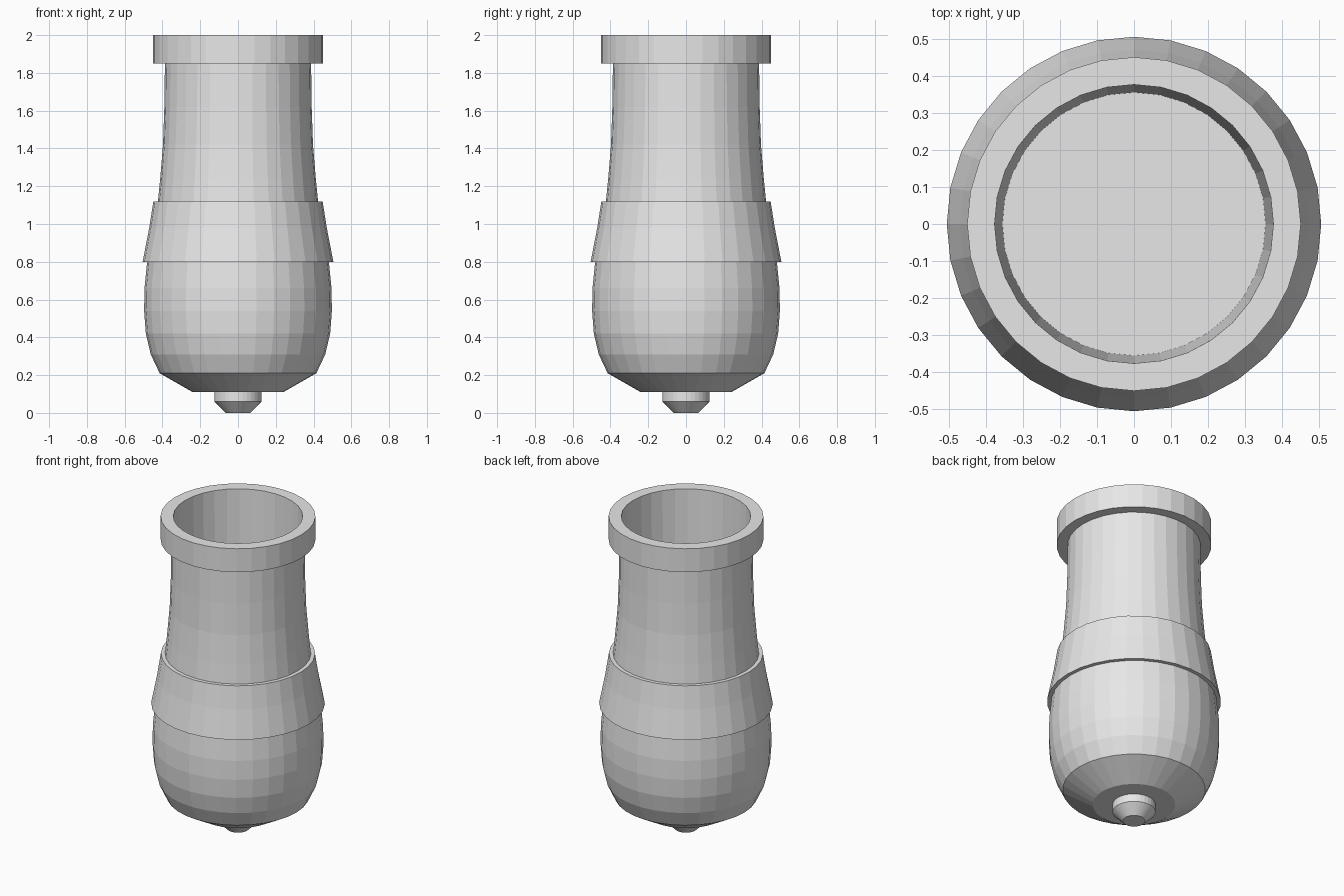
import bpy
import bmesh
from math import cos, sin, tau

if "Cube" in bpy.data.objects:
    bpy.data.objects.remove(bpy.data.objects["Cube"], do_unlink=True)

SIDES = 32

metal = bpy.data.materials.new("grey_metal")
metal.use_nodes = True
grey = (0.8, 0.8, 0.8, 1)
metal.diffuse_color = grey
metal.node_tree.nodes["Principled BSDF"].inputs["Base Color"].default_value = grey


def lathe(name, profile, ring=False):
    """Turn (radius, height) points about z; cap the ends, or close into a ring."""
    bm = bmesh.new()
    rings = [[bm.verts.new((r * cos(tau * i / SIDES), r * sin(tau * i / SIDES), z))
              for i in range(SIDES)] for r, z in profile]
    pairs = list(zip(rings, rings[1:]))
    if ring:
        pairs.append((rings[-1], rings[0]))
    else:
        bm.faces.new(rings[0])
        bm.faces.new(rings[-1])
    for a, b in pairs:
        for i in range(SIDES):
            j = (i + 1) % SIDES
            bm.faces.new((a[i], a[j], b[j], b[i]))
    bmesh.ops.recalc_face_normals(bm, faces=bm.faces)
    mesh = bpy.data.meshes.new(name)
    bm.to_mesh(mesh)
    bm.free()
    mesh.materials.append(metal)
    obj = bpy.data.objects.new(name, mesh)
    bpy.context.collection.objects.link(obj)
    return obj


# Rounded body, waisted neck, wide muzzle lip and hollow bore with a flat floor
lathe("barrel", [
    (0.24, 0.11), (0.415, 0.21), (0.462, 0.31), (0.488, 0.42), (0.497, 0.54),
    (0.495, 0.66), (0.481, 0.8), (0.455, 0.96), (0.424, 1.12), (0.412, 1.24),
    (0.397, 1.42), (0.39, 1.62), (0.387, 1.85), (0.45, 1.85), (0.45, 2.0),
    (0.376, 2.0), (0.355, 1.0)])

# Flared reinforcing sleeve around the waist
lathe("sleeve", [
    (0.47, 0.8), (0.505, 0.8), (0.47, 0.98), (0.448, 1.12), (0.415, 1.12),
    (0.44, 0.98)], ring=True)

# Knob under the rounded base
lathe("base_knob", [(0.065, 0.0), (0.125, 0.06), (0.125, 0.12)])
